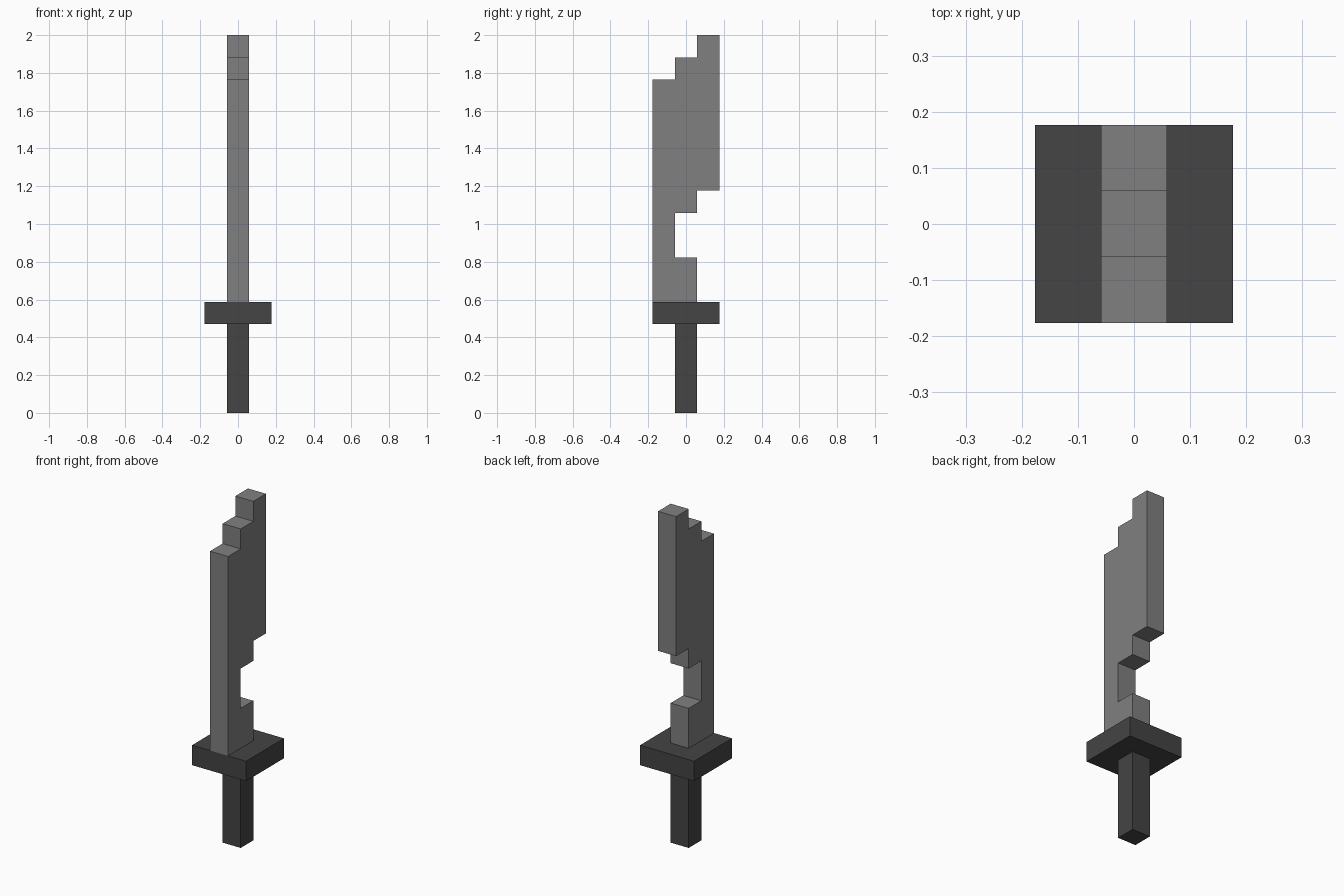
import bpy
import bmesh

cube = bpy.data.objects.get("Cube")
if cube:
    bpy.data.objects.remove(cube, do_unlink=True)

U = 2 / 17  # one block of the stepped design


def make_material(name, value):
    mat = bpy.data.materials.new(name)
    mat.use_nodes = True
    colour = (value, value, value, 1)
    mat.diffuse_color = colour
    mat.node_tree.nodes["Principled BSDF"].inputs["Base Color"].default_value = colour
    return mat


def extrude_profile(name, profile, width, mat):
    """Extrude a (y, z) outline, given in blocks, along x and centre it."""
    bm = bmesh.new()
    face = bm.faces.new([bm.verts.new((-width * U / 2, y * U, z * U)) for y, z in profile])
    side = bmesh.ops.extrude_face_region(bm, geom=[face])
    verts = [v for v in side["geom"] if isinstance(v, bmesh.types.BMVert)]
    bmesh.ops.translate(bm, verts=verts, vec=(width * U, 0, 0))
    bmesh.ops.recalc_face_normals(bm, faces=bm.faces)
    mesh = bpy.data.meshes.new(name)
    bm.to_mesh(mesh)
    bm.free()
    mesh.materials.append(mat)
    obj = bpy.data.objects.new(name, mesh)
    bpy.context.collection.objects.link(obj)
    return obj


def rectangle(half, bottom, top):
    return [(-half, bottom), (half, bottom), (half, top), (-half, top)]


dark = make_material("dark grey", 0.058)
steel = make_material("steel grey", 0.216)

# Handle and square guard
extrude_profile("handle", rectangle(0.5, 0, 4), 1, dark)
extrude_profile("guard", rectangle(1.5, 4, 5), 3, dark)

# Blade with a notched back edge and a stepped tip
blade_outline = [
    (-1.5, 5), (0.5, 5), (0.5, 7), (-0.5, 7), (-0.5, 9), (0.5, 9), (0.5, 10), (1.5, 10),
    (1.5, 17), (0.5, 17), (0.5, 16), (-0.5, 16), (-0.5, 15), (-1.5, 15),
]
extrude_profile("blade", blade_outline, 1, steel)
